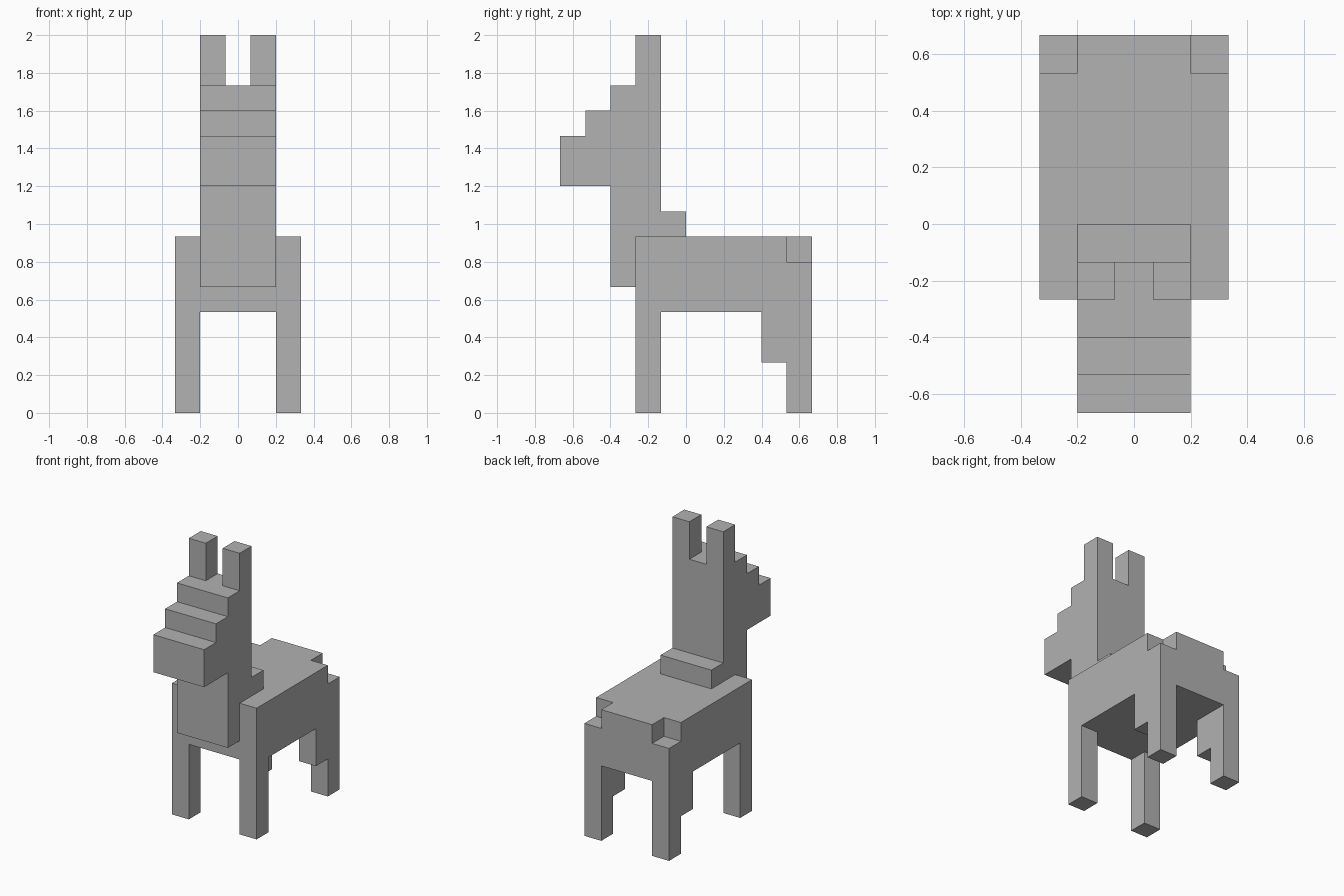
import bpy, bmesh

cube = bpy.data.objects.get("Cube")
if cube:
    bpy.data.objects.remove(cube, do_unlink=True)

U = 2 / 15  # one block

grey = bpy.data.materials.new("plain_grey")
grey.use_nodes = True
colour = (0.445, 0.445, 0.445, 1)
grey.diffuse_color = colour
bsdf = next(n for n in grey.node_tree.nodes if n.type == 'BSDF_PRINCIPLED')
bsdf.inputs["Base Color"].default_value = colour


def slab(name, x0, x1, outline):
    """Extrude a side outline of (y, z) block corners from x0 to x1."""
    bm = bmesh.new()
    face = bm.faces.new([bm.verts.new((x0 * U, y * U, z * U)) for y, z in outline])
    side = bmesh.ops.extrude_face_region(bm, geom=[face])["geom"]
    verts = [v for v in side if isinstance(v, bmesh.types.BMVert)]
    bmesh.ops.translate(bm, verts=verts, vec=((x1 - x0) * U, 0, 0))
    bmesh.ops.recalc_face_normals(bm, faces=bm.faces[:])
    mesh = bpy.data.meshes.new(name)
    bm.to_mesh(mesh)
    bm.free()
    mesh.materials.append(grey)
    obj = bpy.data.objects.new(name, mesh)
    bpy.context.scene.collection.objects.link(obj)
    return obj


def box(y0, y1, z0, z1):
    return [(y0, z0), (y1, z0), (y1, z1), (y0, z1)]


# Middle of the trunk
slab("trunk", -1.5, 1.5, box(-2, 5, 4, 7))

# Stepped head, neck, chest and the step behind the neck
slab("head_and_neck", -1.5, 1.5, [
    (-5, 9), (-3, 9), (-3, 5), (-2, 5), (-2, 7), (0, 7), (0, 8), (-1, 8),
    (-1, 13), (-3, 13), (-3, 12), (-4, 12), (-4, 11), (-5, 11)])

# Flank with front leg, hind leg, thigh and the notched rump corner
flank = [(-2, 0), (-1, 0), (-1, 4), (3, 4), (3, 2), (4, 2), (4, 0),
         (5, 0), (5, 6), (4, 6), (4, 7), (-2, 7)]

for label, s in (("left", 1), ("right", -1)):
    slab(label + "_flank_and_legs", s * 1.5, s * 2.5, flank)
    slab(label + "_ear", s * 0.5, s * 1.5, box(-2, -1, 13, 15))
